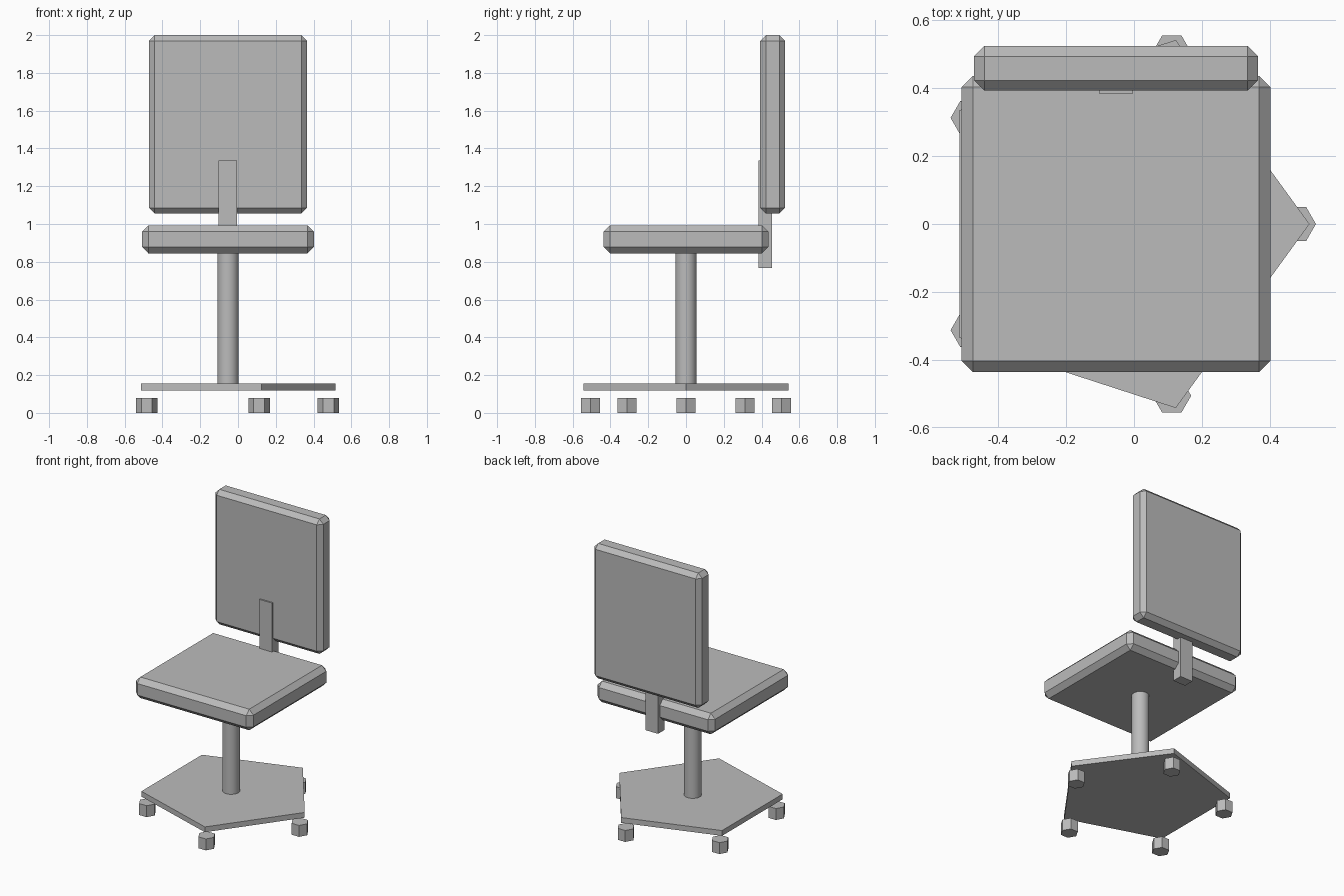
import bpy, bmesh, math

if "Cube" in bpy.data.objects:
    bpy.data.objects.remove(bpy.data.objects["Cube"])

CX = -0.053  # x of the chair's central axis

grey = bpy.data.materials.new("plain grey")
grey.diffuse_color = (0.5, 0.5, 0.5, 1)
grey.use_nodes = True
grey.node_tree.nodes["Principled BSDF"].inputs["Base Color"].default_value = grey.diffuse_color


def box(name, x, y, z, bevel=0.0):
    """Box from (min, max) ranges, with an optional chamfer."""
    bm = bmesh.new()
    bmesh.ops.create_cube(bm, size=1)
    for v in bm.verts:
        for i, (lo, hi) in enumerate((x, y, z)):
            v.co[i] = hi if v.co[i] > 0 else lo
    if bevel:
        bmesh.ops.bevel(bm, geom=bm.edges[:], offset=bevel, segments=1,
                        profile=0.5, affect='EDGES')
    return finish(name, bm)


def prism(name, sides, radius, cx, cy, z0, z1):
    """Upright prism with one corner pointing to +x."""
    bm = bmesh.new()
    ring = [bm.verts.new((cx + radius * math.cos(math.tau * i / sides),
                          cy + radius * math.sin(math.tau * i / sides), z0))
            for i in range(sides)]
    face = bm.faces.new(ring)
    ext = bmesh.ops.extrude_face_region(bm, geom=[face], use_keep_orig=True)
    for v in ext["geom"]:
        if isinstance(v, bmesh.types.BMVert):
            v.co.z = z1
    return finish(name, bm)


def finish(name, bm):
    bmesh.ops.recalc_face_normals(bm, faces=bm.faces[:])
    mesh = bpy.data.meshes.new(name)
    bm.to_mesh(mesh)
    bm.free()
    mesh.materials.append(grey)
    obj = bpy.data.objects.new(name, mesh)
    bpy.context.collection.objects.link(obj)
    return obj


# Cushions and the bracket joining them
box("seat", (-0.508, 0.402), (-0.436, 0.436), (0.845, 0.992), 0.033)
box("backrest", (-0.471, 0.365), (0.393, 0.524), (1.055, 2.0), 0.03)
box("back_bracket", (CX - 0.049, CX + 0.049), (0.383, 0.455), (0.768, 1.335))

# Column, five-sided base plate
column = prism("column", 32, 0.056, CX, 0, 0.15, 0.85)
prism("base_plate", 5, 0.57, CX, 0, 0.118, 0.155)

# Casters under the base corners
for i in range(5):
    a = math.tau * i / 5
    prism(f"caster_{i + 1}", 6, 0.057, CX + 0.532 * math.cos(a),
          0.532 * math.sin(a), 0.0, 0.08)

# Round column is smooth, its ends stay sharp
bpy.context.view_layer.objects.active = column
column.select_set(True)
bpy.ops.object.shade_smooth_by_angle(angle=math.radians(30))
